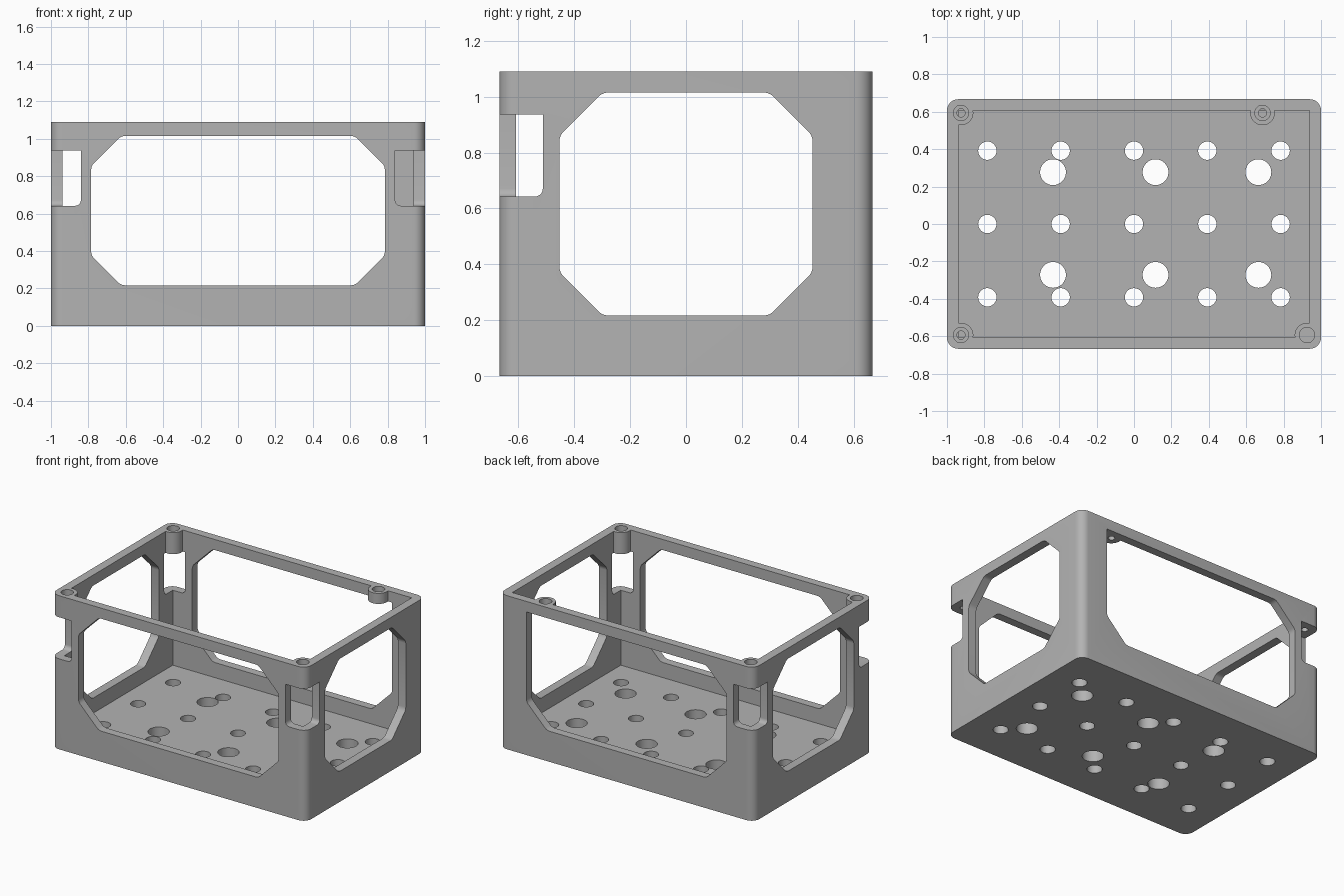
import bpy, bmesh, math
from mathutils import Matrix

if "Cube" in bpy.data.objects:
    bpy.data.objects.remove(bpy.data.objects["Cube"])

X, Y, H = 1.0, 0.667, 1.09         # outer half sizes and height
IX, IY, FLOOR = 0.938, 0.608, 0.11   # cavity half sizes and floor thickness

grey = bpy.data.materials.new("plain_grey")
grey.diffuse_color = (0.45, 0.45, 0.45, 1)
grey.use_nodes = True
grey.node_tree.nodes["Principled BSDF"].inputs["Base Color"].default_value = grey.diffuse_color


def finish(bm, name):
    bmesh.ops.recalc_face_normals(bm, faces=bm.faces)
    me = bpy.data.meshes.new(name)
    bm.to_mesh(me)
    bm.free()
    ob = bpy.data.objects.new(name, me)
    bpy.context.collection.objects.link(ob)
    me.materials.append(grey)
    return ob


def box(name, lo, hi, pick=None, radius=0.0, seg=6):
    """Box between two corners; edges chosen by pick(a, b) are rounded."""
    bm = bmesh.new()
    bmesh.ops.create_cube(bm, size=1)
    for v in bm.verts:
        for i in range(3):
            v.co[i] = lo[i] if v.co[i] < 0 else hi[i]
    if pick:
        edges = [e for e in bm.edges if pick(e.verts[0].co, e.verts[1].co)]
        bmesh.ops.bevel(bm, geom=edges, offset=radius, segments=seg,
                        profile=0.5, affect='EDGES')
    return finish(bm, name)


def cylinder(name, x, y, z0, z1, r, seg=40):
    bm = bmesh.new()
    bmesh.ops.create_cone(bm, cap_ends=True, segments=seg, radius1=r, radius2=r,
                          depth=z1 - z0,
                          matrix=Matrix.Translation((x, y, (z0 + z1) / 2)))
    return finish(bm, name)


def window(name, half, cham, side, d0, d1, square_corner=False):
    """Eight-sided prism through one wall; side is 'x' or 'y'."""
    z0, z1 = 0.217, 1.015
    c = cham
    pts = [(-half + c, z0), (half - c, z0), (half, z0 + c)]
    pts += [(half, z1)] if square_corner else [(half, z1 - c), (half - c, z1)]
    pts += [(-half + c, z1), (-half, z1 - c), (-half, z0 + c)]
    place = (lambda u, d, z: (u, d, z)) if side == 'y' else (lambda u, d, z: (d, u, z))
    bm = bmesh.new()
    a = [bm.verts.new(place(u, d0, z)) for u, z in pts]
    b = [bm.verts.new(place(u, d1, z)) for u, z in pts]
    n = len(pts)
    bm.faces.new(a)
    bm.faces.new(b[::-1])
    for i in range(n):
        bm.faces.new((a[i], b[i], b[(i + 1) % n], a[(i + 1) % n]))
    bmesh.ops.recalc_face_normals(bm, faces=bm.faces)
    edges = [bm.edges.get((a[i], b[i])) for i in range(n)
             if not (square_corner and pts[i] == (half, z1))]
    bmesh.ops.bevel(bm, geom=edges, offset=0.018, segments=3, profile=0.5,
                    affect='EDGES')
    return finish(bm, name)


def combine(target, tool, op='DIFFERENCE'):
    m = target.modifiers.new("combine", 'BOOLEAN')
    m.operation, m.solver, m.object = op, 'EXACT', tool
    bpy.context.view_layer.objects.active = target
    bpy.ops.object.modifier_apply(modifier=m.name)
    bpy.data.objects.remove(tool)


# Shell with rounded vertical corners and an open cavity
case = box("enclosure", (-X, -Y, 0), (X, Y, H),
           lambda a, b: abs(a.z - b.z) > 0.1, 0.06, 8)
combine(case, box("cavity", (-IX, -IY, FLOOR), (IX, IY, H + 0.5)))

# Side windows; the back one keeps a square corner beside the offset boss
combine(case, window("front_window", 0.785, 0.16, 'y', -0.8, -0.5))
combine(case, window("back_window", 0.785, 0.16, 'y', 0.5, 0.8, True))
for s in (-1, 1):
    combine(case, window("side_window", 0.453, 0.155, 'x', s * 0.8, s * 1.2))

# Corner notches with rounded lower edges, below the three corner bosses
corners = [(-1, -1), (-1, 1), (1, -1)]
for sx, sy in corners:
    xs = sorted((sx * 0.84, sx * 1.2))
    ys = sorted((sy * 0.512, sy * 0.9))
    combine(case, box("corner_notch", (xs[0], ys[0], 0.642), (xs[1], ys[1], 0.937),
                      lambda a, b: a.z < 0.7 and b.z < 0.7, 0.03, 5))

# Floor holes: small grid and six large ones
for i in range(5):
    for j in (-1, 0, 1):
        combine(case, cylinder("small_hole", (i - 2) * 0.392, j * 0.392, -0.1, 0.3, 0.049))
for x in (-0.433, 0.115, 0.665):
    for y in (-0.272, 0.277):
        combine(case, cylinder("large_hole", x, y, -0.1, 0.3, 0.069))

# Screw bosses with stepped holes
bosses = [(sx * 0.925, sy * 0.594, 0.937) for sx, sy in corners] + [(0.687, 0.594, 1.015)]
for x, y, z in bosses:
    combine(case, cylinder("screw_boss", x, y, z, H, 0.066), 'UNION')
for x, y, z in bosses:
    combine(case, cylinder("screw_hole", x, y, z - 0.03, H + 0.1, 0.022, 24))
    combine(case, cylinder("insert_hole", x, y, H - 0.05, H + 0.1, 0.041, 32))

# Smooth the round surfaces, keep the edges sharp
bpy.ops.object.select_all(action='DESELECT')
case.select_set(True)
bpy.context.view_layer.objects.active = case
bpy.ops.object.shade_smooth_by_angle(angle=math.radians(30))
